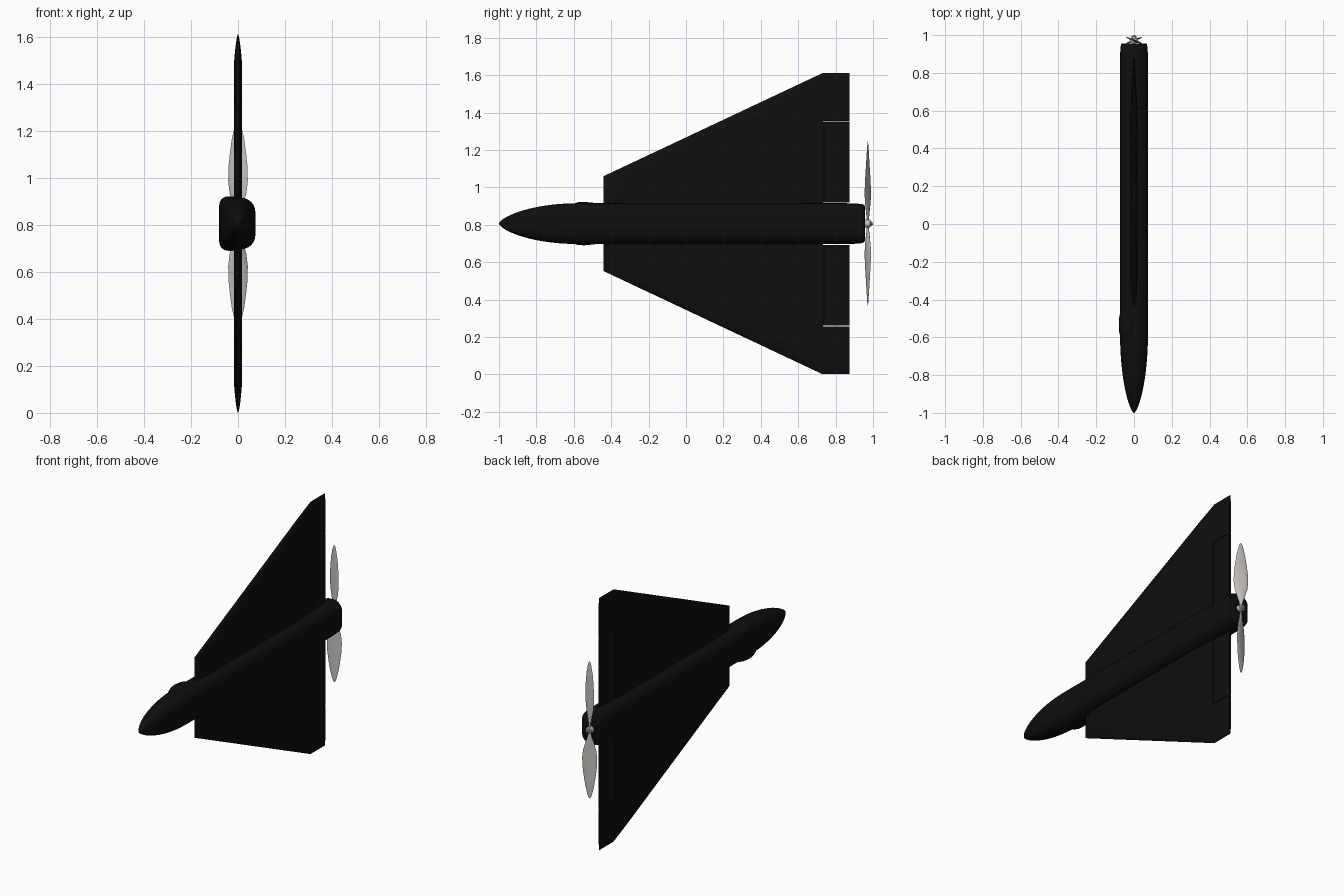
import bpy, bmesh, math
from mathutils import Vector, Matrix

cube = bpy.data.objects.get("Cube")
if cube:
    bpy.data.objects.remove(cube, do_unlink=True)

CZ = 0.806          # height of the fuselage axis
HALF_SPAN = 0.805
HINGE, TRAIL = 0.732, 0.875


def material(name, rgb, rough):
    m = bpy.data.materials.new(name)
    m.use_nodes = True
    m.diffuse_color = (*rgb, 1)
    bsdf = m.node_tree.nodes["Principled BSDF"]
    bsdf.inputs["Base Color"].default_value = (*rgb, 1)
    bsdf.inputs["Roughness"].default_value = rough
    return m


BLACK = material("matte_black", (0.0045, 0.0045, 0.0045), 0.6)
GREY = material("warm_grey", (0.55, 0.52, 0.49), 0.5)


def loft(name, rings, mat, angle=35):
    """Skin a list of closed rings and cap both ends."""
    bm = bmesh.new()
    loops = [[bm.verts.new(p) for p in ring] for ring in rings]
    n = len(loops[0])
    for a, b in zip(loops, loops[1:]):
        for i in range(n):
            j = (i + 1) % n
            bm.faces.new((a[i], a[j], b[j], b[i]))
    bm.faces.new(loops[0])
    bm.faces.new(loops[-1])
    bmesh.ops.remove_doubles(bm, verts=bm.verts, dist=1e-5)
    bmesh.ops.recalc_face_normals(bm, faces=bm.faces)
    me = bpy.data.meshes.new(name)
    bm.to_mesh(me)
    bm.free()
    me.materials.append(mat)
    ob = bpy.data.objects.new(name, me)
    bpy.context.collection.objects.link(ob)
    bpy.ops.object.select_all(action='DESELECT')
    ob.select_set(True)
    bpy.context.view_layer.objects.active = ob
    bpy.ops.object.shade_smooth_by_angle(angle=math.radians(angle))
    return ob


def rounded_ring(y, hw, hh, corner, cx=0.0, steps=7):
    """Rounded rectangle across the fuselage."""
    pts = []
    for k, (sx, sz) in enumerate([(1, 1), (-1, 1), (-1, -1), (1, -1)]):
        for s in range(steps):
            a = math.pi / 2 * (k + s / (steps - 1))
            pts.append(Vector((cx + sx * (hw - corner) + corner * math.cos(a), y,
                               CZ + sz * (hh - corner) + corner * math.sin(a))))
    return pts


# Fuselage: bullet nose, constant middle, softly rounded tail
def body_ring(y, s):
    return rounded_ring(y, 0.074 * s, 0.109 * s, 0.060 * s)


rings = []
for i in range(17):
    u = max((i / 16) ** 2, 0.0008)
    rings.append(body_ring(-1 + 0.42 * u, (1 - (1 - u) ** 2) ** 0.66))
rings += [body_ring(y, s) for y, s in
          [(0.86, 1), (0.91, 0.985), (0.94, 0.96), (0.952, 0.92), (0.956, 0.85)]]
loft("fuselage", rings, BLACK)

# Canopy bulge, on one face of the fuselage
canopy = [(-0.65, 0.020, 0.070), (-0.61, 0.036, 0.104), (-0.575, 0.046, 0.115),
          (-0.54, 0.048, 0.116), (-0.49, 0.046, 0.111), (-0.44, 0.034, 0.095)]
loft("canopy", [rounded_ring(y, hw, hh, hw * 0.8, -0.032) for y, hw, hh in canopy], BLACK)


# Wing: thickness depends on distance from the leading edge, trailing edge and tip
def lead_y(d):
    return -0.44 + 1.17 * max(0, (d - 0.254) / (HALF_SPAN - 0.254))


def round_in(v):
    v = min(1, max(0, v))
    return math.sqrt(1 - (1 - v) ** 2)


def thick(y, d):
    t = round_in((y - lead_y(d)) / 0.18)
    t *= 1 - 0.75 * max(0, (y - 0.6) / (TRAIL - 0.6))
    return 0.018 * t * (0.15 + 0.85 * round_in((HALF_SPAN - d) / 0.07))


def wing_ring(d, end, side):
    lead = lead_y(d)
    ys = [lead + (end - lead) * (i / 14) ** 2 for i in range(15)]
    top = [Vector((thick(y, d), y, CZ + side * d)) for y in ys]
    bottom = [Vector((-p.x, p.y, p.z)) for p in reversed(top[1:])]
    return top + bottom


def elevon_ring(d, side):
    rows = [(HINGE - 0.006, 0.5), (HINGE + 0.003, 0.7), (HINGE + 0.006, 1), (0.80, 1), (TRAIL, 1)]
    top = [Vector((thick(y, d) * f, y, CZ + side * d)) for y, f in rows]
    return top + [Vector((-p.x, p.y, p.z)) for p in reversed(top)]


CUT = 0.549
for side, label in [(1, "upper"), (-1, "lower")]:
    inner = [0, 0.254, 0.35, 0.45, CUT]
    outer = [CUT, 0.62, 0.68, 0.735, 0.76, 0.78, 0.795, HALF_SPAN]
    loft(label + "_inner_wing", [wing_ring(d, HINGE, side) for d in inner], BLACK)
    loft(label + "_wing_tip", [wing_ring(d, TRAIL, side) for d in outer], BLACK)
    loft(label + "_elevon", [elevon_ring(d, side) for d in (0.113, CUT - 0.004)], BLACK)


# Propeller: two twisted blades on a small hub
PROP = Vector((0, 0.972, CZ))
BLADE = [(0.010, 0.008), (0.04, 0.012), (0.08, 0.024), (0.13, 0.039), (0.18, 0.045),
         (0.24, 0.043), (0.30, 0.036), (0.36, 0.027), (0.41, 0.015), (0.432, 0.007), (0.438, 0.001)]


def blade_ring(r, hw, turn):
    pitch = math.radians(30 - 45 * r)
    ring = []
    for k in range(12):
        a = 2 * math.pi * k / 12
        c, t = hw * math.cos(a), min(0.006, hw * 0.5) * (1.1 - r * 1.8) * math.sin(a)
        p = Vector((c * math.cos(pitch) + t * math.sin(pitch),
                    -c * math.sin(pitch) + t * math.cos(pitch), r))
        ring.append(PROP + Matrix.Rotation(turn, 3, 'Y') @ p)
    return ring


for turn, label in [(0, "upper"), (math.pi, "lower")]:
    loft(label + "_propeller_blade", [blade_ring(r, w, turn) for r, w in BLADE], GREY, 60)


def disc(name, y0, y1, r, sides):
    rows = [(y0, r), (y1 - 0.002, r), (y1, r * 0.85)]
    loft(name, [[Vector((q * math.cos(2 * math.pi * k / sides), y, CZ + q * math.sin(2 * math.pi * k / sides)))
                 for k in range(sides)] for y, q in rows], GREY)


disc("propeller_hub", 0.958, 0.986, 0.021, 24)
disc("propeller_nut", 0.984, 0.994, 0.014, 6)
disc("propeller_shaft", 0.940, 1.0, 0.007, 16)
